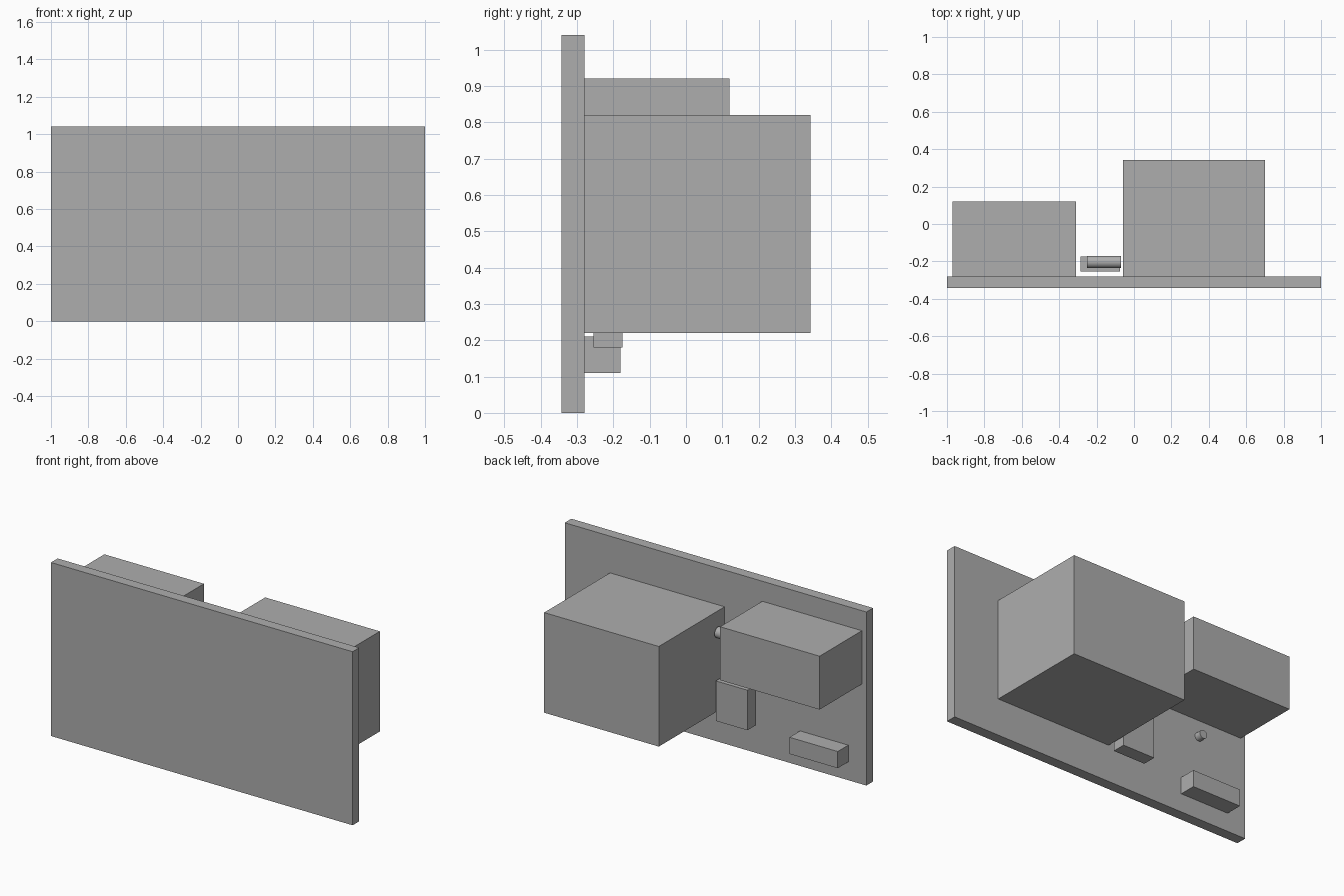
import bpy
import math

# Remove the default cube
cube = bpy.data.objects.get("Cube")
if cube:
    bpy.data.objects.remove(cube, do_unlink=True)

# One plain grey for everything
GREY = (0.42, 0.42, 0.42, 1.0)
grey = bpy.data.materials.new("plain_grey")
grey.use_nodes = True
grey.diffuse_color = GREY
grey.node_tree.nodes["Principled BSDF"].inputs["Base Color"].default_value = GREY


def box(name, xs, ys, zs):
    """Box between the given limits on each axis."""
    spans = (xs, ys, zs)
    bpy.ops.mesh.primitive_cube_add(size=1, location=[sum(s) / 2 for s in spans])
    obj = bpy.context.object
    obj.name = name
    obj.scale = [s[1] - s[0] for s in spans]
    bpy.ops.object.transform_apply(location=False, rotation=False, scale=True)
    obj.data.materials.append(grey)
    return obj


def rod(name, centre, radius, length, rotation):
    """Smooth round rod."""
    bpy.ops.mesh.primitive_cylinder_add(vertices=32, radius=radius, depth=length,
                                        location=centre, rotation=rotation)
    obj = bpy.context.object
    obj.name = name
    obj.data.materials.append(grey)
    bpy.ops.object.shade_smooth_by_angle(angle=math.radians(40))
    return obj


BACK = -0.28  # rear surface of the panel

# Front panel
box("front_panel", (-1, 1), (-0.343, BACK), (0, 1.04))

# Large housings behind the panel
box("large_housing", (-0.06, 0.70), (BACK, 0.343), (0.22, 0.82))
box("upper_housing", (-0.97, -0.31), (BACK, 0.12), (0.60, 0.92))

# Small blocks
box("lower_block", (-0.88, -0.56), (BACK, -0.18), (0.11, 0.21))
box("upright_block", (-0.285, -0.075), (-0.255, -0.175), (0.18, 0.42))

# Round parts
rod("cross_rod", (-0.16, -0.203, 0.70), 0.033, 0.18, (0, math.pi / 2, 0))
rod("small_knob", (-0.68, BACK + 0.02, 0.50), 0.025, 0.04, (math.pi / 2, 0, 0))
